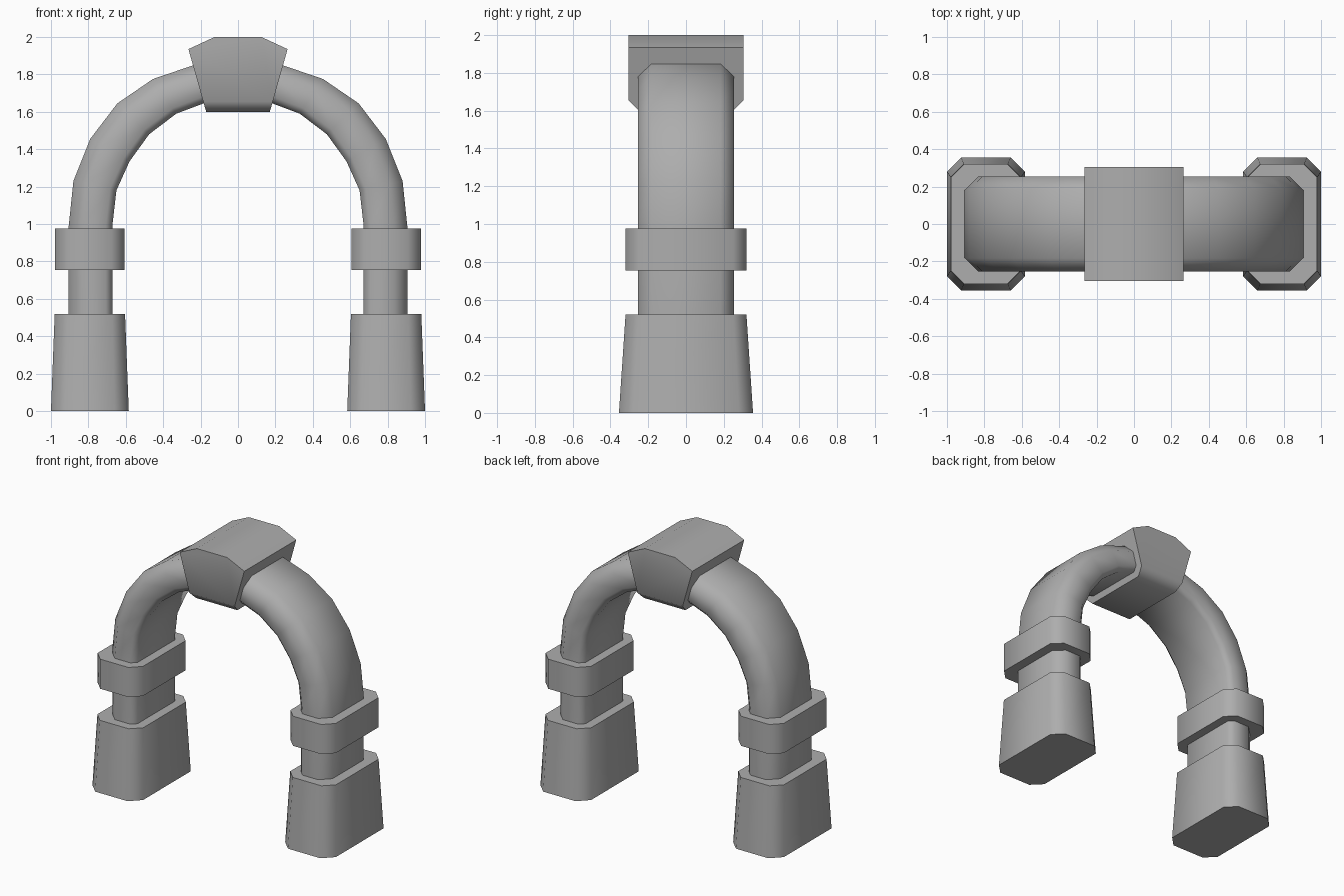
import bpy, bmesh, math
from mathutils import Vector

if "Cube" in bpy.data.objects:
    bpy.data.objects.remove(bpy.data.objects["Cube"])

stone = bpy.data.materials.new("grey stone")
stone.diffuse_color = (0.42, 0.42, 0.42, 1)
stone.use_nodes = True
stone.node_tree.nodes["Principled BSDF"].inputs["Base Color"].default_value = stone.diffuse_color


def loft(name, rings, angle=50):
    """Skin a list of equal-length vertex rings and cap both ends."""
    bm = bmesh.new()
    vs = [[bm.verts.new(p) for p in ring] for ring in rings]
    n = len(vs[0])
    for a, b in zip(vs, vs[1:]):
        for i in range(n):
            j = (i + 1) % n
            bm.faces.new((a[i], a[j], b[j], b[i]))
    bm.faces.new(vs[0])
    bm.faces.new(vs[-1])
    bmesh.ops.recalc_face_normals(bm, faces=bm.faces)
    me = bpy.data.meshes.new(name)
    bm.to_mesh(me)
    bm.free()
    me.materials.append(stone)
    ob = bpy.data.objects.new(name, me)
    bpy.context.collection.objects.link(ob)
    bpy.ops.object.select_all(action='DESELECT')
    ob.select_set(True)
    bpy.context.view_layer.objects.active = ob
    bpy.ops.object.shade_smooth_by_angle(angle=math.radians(angle))
    return ob


def octagon(cx, hx, hy, z, c=0.07):
    """Rectangle with cut corners at height z."""
    quarter = [(hx, hy - c), (hx - c, hy)]
    pts = quarter + [(-x, y) for x, y in quarter[::-1]]
    pts += [(-x, -y) for x, y in pts]
    return [(cx + x, y, z) for x, y in pts]


# Pillar bases and bands
for side, s in (("left", -1), ("right", 1)):
    cx = 0.792 * s
    loft(side + "_base", [octagon(cx, 0.208, 0.355, 0, 0.075),
                          octagon(cx, 0.188, 0.32, 0.52)])
    loft(side + "_band", [octagon(cx, 0.186, 0.32, 0.755),
                          octagon(cx, 0.186, 0.32, 0.975)])

# Arch with its columns: outer and inner profile stations, mirrored in x
half = [((0.905, 0.50), (0.672, 0.50)), ((0.905, 0.99), (0.672, 0.99)),
        ((0.88, 1.23), (0.65, 1.18)), ((0.79, 1.455), (0.58, 1.335)),
        ((0.645, 1.645), (0.475, 1.48)), ((0.455, 1.775), (0.33, 1.59)),
        ((0.235, 1.85), (0.17, 1.65))]
stations = half + [((0, 1.875), (0, 1.67))]
stations += [((-o[0], o[1]), (-i[0], i[1])) for o, i in half[::-1]]


def arch_ring(outer, inner, hy=0.253, co=0.07, ci=0.035):
    o, i = Vector(outer), Vector(inner)
    d = (o - i).normalized()
    side = [(o, hy - co), (o - d * co, hy), (i + d * ci, hy), (i, hy - ci)]
    ring = side + [(p, -y) for p, y in side[::-1]]
    return [(p.x, y, p.y) for p, y in ring]


loft("arch", [arch_ring(o, i) for o, i in stations])

# Keystone, with its lower front and back edges cut back
def key_ring(y, low, lx):
    return [(-0.125, y, 2), (0.125, y, 2), (0.265, y, 1.935),
            (lx, y, low), (-lx, y, low), (-0.265, y, 1.935)]


loft("keystone", [key_ring(-0.25, 1.6, 0.17), key_ring(0.25, 1.6, 0.17)])
bpy.data.objects.remove(bpy.data.objects["keystone"])
loft("keystone", [key_ring(-0.305, 1.655, 0.186), key_ring(-0.25, 1.6, 0.17),
                  key_ring(0.25, 1.6, 0.17), key_ring(0.305, 1.655, 0.186)])
